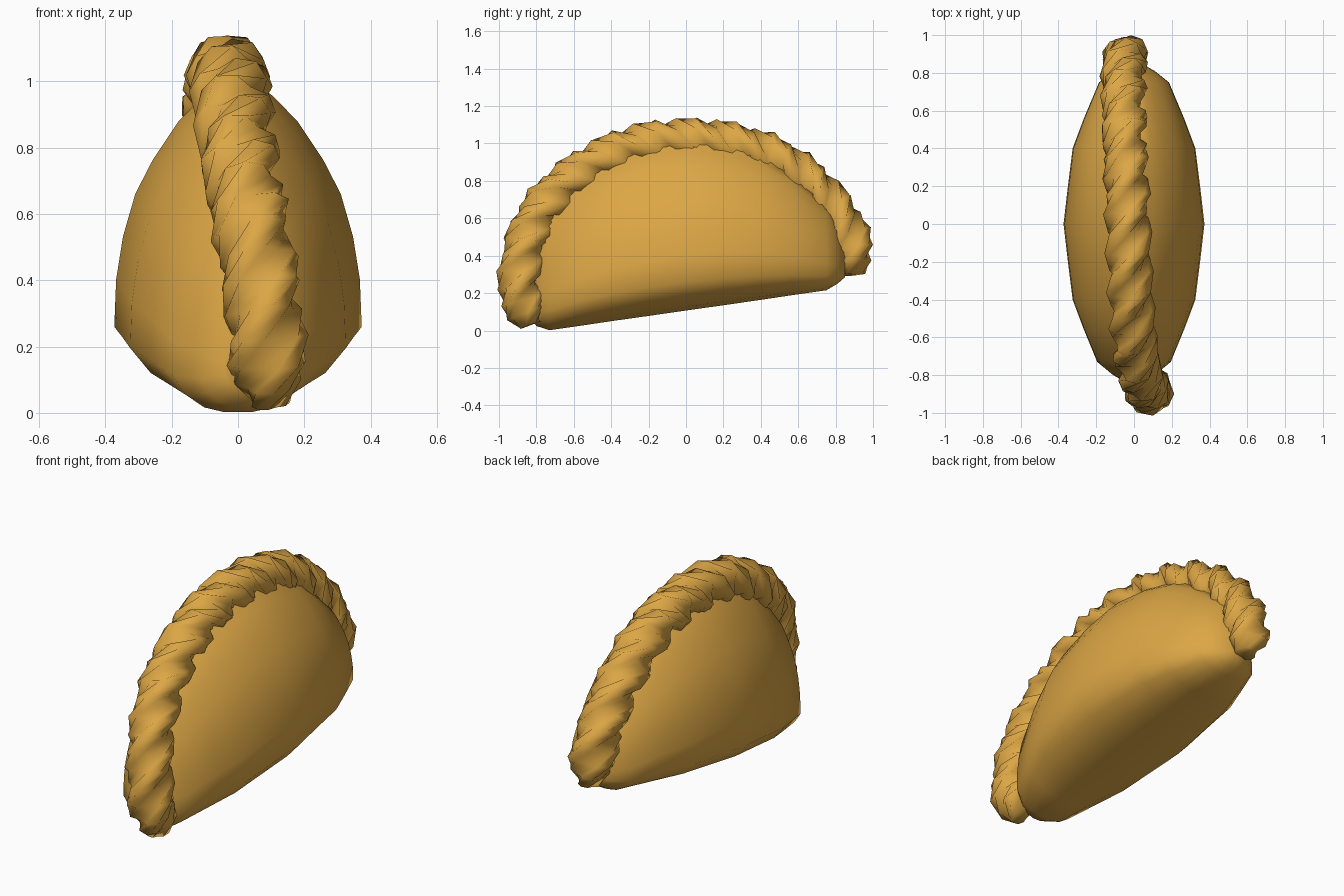
import bpy, bmesh, math
from mathutils import Vector

if "Cube" in bpy.data.objects:
    bpy.data.objects.remove(bpy.data.objects["Cube"])

crust = bpy.data.materials.new("golden_crust")
crust.diffuse_color = (0.72, 0.385, 0.06, 1)
crust.use_nodes = True
crust.node_tree.nodes["Principled BSDF"].inputs["Base Color"].default_value = crust.diffuse_color


def loft(name, rings, angle):
    """Skin a list of closed rings and cap both ends."""
    bm = bmesh.new()
    vr = [[bm.verts.new(p) for p in ring] for ring in rings]
    n = len(vr[0])
    for a, b in zip(vr, vr[1:]):
        for i in range(n):
            j = (i + 1) % n
            bm.faces.new((a[i], a[j], b[j], b[i]))
    bm.faces.new(vr[0])
    bm.faces.new(vr[-1])
    bmesh.ops.recalc_face_normals(bm, faces=bm.faces)
    me = bpy.data.meshes.new(name)
    bm.to_mesh(me)
    bm.free()
    me.materials.append(crust)
    ob = bpy.data.objects.new(name, me)
    bpy.context.collection.objects.link(ob)
    bpy.ops.object.select_all(action='DESELECT')
    ob.select_set(True)
    bpy.context.view_layer.objects.active = ob
    bpy.ops.object.shade_smooth_by_angle(angle=math.radians(angle))
    return ob


# Filled half-moon body: egg section (width, height) lofted along y
half = [(0.21, 0.0), (0.52, 0.022), (0.81, 0.08), (1, 0.165), (0.985, 0.32),
        (0.93, 0.46), (0.83, 0.60), (0.69, 0.71), (0.48, 0.837), (0.28, 0.92)]
section = [(0, 0)] + half + [(0, 1)] + [(-x, h) for x, h in reversed(half)]
# y, half width, bottom z, top z
stations = [(-0.84, 0.04, 0.08, 0.28), (-0.80, 0.11, 0.024, 0.50), (-0.73, 0.195, 0.002, 0.66),
            (-0.56, 0.265, 0.026, 0.83), (-0.40, 0.325, 0.05, 0.93), (-0.2, 0.35, 0.078, 1.00),
            (0, 0.373, 0.107, 1.03), (0.2, 0.35, 0.135, 1.01), (0.40, 0.325, 0.164, 0.95),
            (0.56, 0.265, 0.188, 0.85), (0.75, 0.185, 0.215, 0.68), (0.81, 0.11, 0.25, 0.56),
            (0.85, 0.04, 0.285, 0.44)]
loft("pastry_body", [[(w * x, y, zb + (zt - zb) * h) for x, h in section]
                     for y, w, zb, zt in stations], 60)

# Twisted rope crust: three-lobed section swept along the seam
path = [Vector(p) for p in [
    (0.092, -0.83, 0.03), (0.085, -0.89, 0.22), (0.06, -0.86, 0.45), (0.022, -0.76, 0.66),
    (-0.005, -0.57, 0.84), (-0.022, -0.30, 0.98), (-0.033, 0.0, 1.02), (-0.042, 0.28, 0.99),
    (-0.052, 0.53, 0.89), (-0.055, 0.74, 0.71), (-0.047, 0.87, 0.50), (-0.025, 0.895, 0.30)]]


def catmull(pts, t):
    i = min(int(t), len(pts) - 2)
    f = t - i
    b, c = pts[i], pts[i + 1]
    a = pts[i - 1] if i > 0 else 2 * b - c
    d = pts[i + 2] if i + 2 < len(pts) else 2 * c - b
    return 0.5 * (2 * b + (c - a) * f + (2 * a - 5 * b + 4 * c - d) * f * f
                  + (3 * b - a - 3 * c + d) * f ** 3)


RINGS, SIDES, PITCH, RADIUS = 32, 12, 0.64, 0.129
centres = [catmull(path, (len(path) - 1) * k / RINGS) for k in range(RINGS + 1)]
rings, dist = [], 0.0
for k, c in enumerate(centres):
    if k:
        dist += (c - centres[k - 1]).length
    t = (centres[min(k + 1, RINGS)] - centres[max(k - 1, 0)]).normalized()
    n1 = Vector((1, 0, 0))
    n1 = (n1 - t * n1.dot(t)).normalized()
    n2 = t.cross(n1)
    e = min(k, RINGS - k)
    taper = (0.5, 0.86)[e] if e < 2 else 1
    ring = []
    for s in range(SIDES):
        th = 2 * math.pi * s / SIDES
        r = RADIUS * taper * (0.72 + 0.28 * abs(math.cos(1.5 * th)))
        a = th + 2 * math.pi * dist / PITCH
        ring.append(c + (n1 * math.cos(a) + n2 * math.sin(a)) * r)
    rings.append(ring)
loft("twisted_edge", rings, 70)
